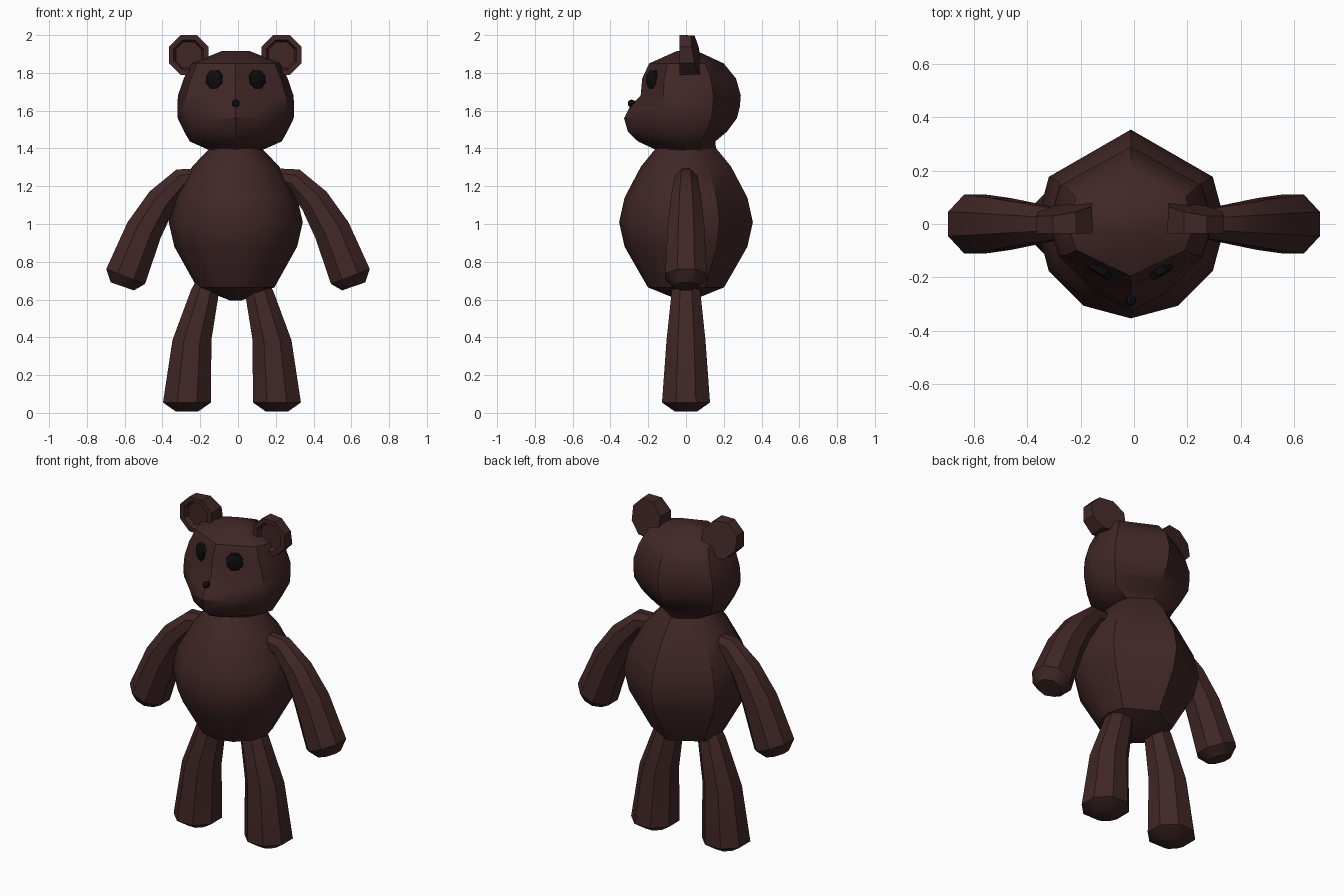
import bpy, bmesh, math
from mathutils import Vector

if "Cube" in bpy.data.objects:
    bpy.data.objects.remove(bpy.data.objects["Cube"])

def material(name, rgb):
    m = bpy.data.materials.new(name)
    m.diffuse_color = (*rgb, 1)
    m.use_nodes = True
    m.node_tree.nodes["Principled BSDF"].inputs["Base Color"].default_value = m.diffuse_color
    return m

FUR = material("dark brown fur", (0.052, 0.0195, 0.0195))
BLACK = material("black", (0.004, 0.004, 0.004))
CX = -0.012  # centre line of body and head

def loft(name, rings, mat):
    """Skin a stack of equal rings and close both ends."""
    bm = bmesh.new()
    loops = [[bm.verts.new(p) for p in r] for r in rings]
    n = len(rings[0])
    for a, b in zip(loops, loops[1:]):
        for i in range(n):
            j = (i + 1) % n
            bm.faces.new((a[i], a[j], b[j], b[i]))
    bm.faces.new(loops[0])
    bm.faces.new(loops[-1])
    bmesh.ops.recalc_face_normals(bm, faces=bm.faces)
    me = bpy.data.meshes.new(name)
    bm.to_mesh(me)
    bm.free()
    me.materials.append(mat)
    ob = bpy.data.objects.new(name, me)
    bpy.context.collection.objects.link(ob)
    bpy.ops.object.select_all(action='DESELECT')
    ob.select_set(True)
    bpy.context.view_layer.objects.active = ob
    bpy.ops.object.shade_smooth_by_angle(angle=math.radians(38))
    return ob

# Finer divisions at the front, coarse at the back
ANGLES = [-90, -60, -30, 0, 30, 90, 150, 180, 210, 240]

# Body: (height, half width, half depth)
BODY = [(0.595, 0.03, 0.03), (0.665, 0.205, 0.202), (0.88, 0.325, 0.325), (1.01, 0.355, 0.354),
        (1.14, 0.325, 0.325), (1.305, 0.23, 0.238), (1.40, 0.138, 0.16)]
loft("body", [[(CX + w * math.cos(math.radians(a)), d * math.sin(math.radians(a)), z)
               for a in ANGLES] for z, w, d in BODY], FUR)

# Head: (height, half width, back depth, front depth, muzzle depth)
HEAD = [(1.39, 0.138, 0.16, 0.153, 0.153), (1.437, 0.243, 0.155, 0.20, 0.254),
        (1.487, 0.272, 0.215, 0.23, 0.307), (1.56, 0.307, 0.27, 0.25, 0.328),
        (1.62, 0.309, 0.285, 0.25, 0.297), (1.68, 0.306, 0.29, 0.24, 0.24),
        (1.77, 0.275, 0.265, 0.232, 0.232), (1.85, 0.237, 0.20, 0.195, 0.195),
        (1.915, 0.075, 0.06, 0.05, 0.05)]

def head_ring(z, w, back, front, muzzle):
    ring = []
    for a in ANGLES:
        x, s = w * math.cos(math.radians(a)), math.sin(math.radians(a))
        y = back * s if s > 0 else front * s
        if a == -90:
            y = -muzzle
        elif a in (-60, 240):
            x, y = x * 0.87, -0.75 * front - 0.9 * (muzzle - front)
        ring.append((CX + x, y, z))
    return ring

loft("head", [head_ring(*h) for h in HEAD], FUR)

def limb(name, path, cx, side, level=False):
    """Eight sided tube along points (x, z, radius) in the front plane."""
    pts = [Vector((cx + side * x, 0, z)) for x, z, r in path]
    rings = []
    for i, (x, z, r) in enumerate(path):
        t = (pts[min(i + 1, len(pts) - 1)] - pts[max(i - 1, 0)]).normalized()
        if level:
            t = Vector((0, 0, -1))
        u = t.cross(Vector((0, 1, 0)))
        k = r / math.cos(math.pi / 8)
        rings.append([pts[i] + u * k * math.cos(a) + Vector((0, k * math.sin(a), 0))
                      for a in [(j + 0.5) * math.pi / 4 for j in range(8)]])
    loft(name, rings, FUR)

ARM = [(0.19, 1.25, 0.045), (0.295, 1.237, 0.06), (0.405, 1.123, 0.08),
       (0.497, 0.968, 0.097), (0.595, 0.722, 0.11), (0.613, 0.67, 0.065)]
LEG = [(0.13, 0.70, 0.06), (0.142, 0.65, 0.075), (0.212, 0.385, 0.103),
       (0.238, 0.055, 0.127), (0.238, 0.008, 0.06)]

def ear(name, side):
    cx, cz = CX - 0.003 + side * 0.246, 1.895
    def ring(r, y, slope=0.0):
        out = []
        for j in range(8):
            a = (j + 0.5) * math.pi / 4
            dx, dz = math.cos(a), math.sin(a)
            toward_head = (-side * dx - dz) / math.sqrt(2)
            out.append((cx + r * dx, y + slope * (1 + toward_head), cz + r * dz))
        return out
    loft(name, [ring(0.112, 0.028, 0.028), ring(0.114, -0.035), ring(0.086, -0.035),
                ring(0.074, -0.008)], FUR)

def eye(name, side):
    # eight sided button turned with the face
    c = Vector((CX + side * 0.115, -0.179, 1.765))
    n = Vector((side * 0.53, -0.85, 0.0)).normalized()
    u = Vector((-n.y, n.x, 0))
    def ring(k, off):
        return [c + n * off + u * 0.05 * k * math.cos(a) + Vector((0, 0, 0.051 * k * math.sin(a)))
                for a in [(j + 0.5) * math.pi / 4 for j in range(8)]]
    loft(name, [ring(1, -0.03), ring(1, 0.006), ring(0.7, 0.014)], BLACK)

for label, side in (("left", 1), ("right", -1)):
    limb(label + "_arm", ARM, 0, side)
    limb(label + "_leg", LEG, -0.032, side, True)
    ear(label + "_ear", side)
    eye(label + "_eye", side)

# Nose: small faceted bead
loft("nose", [[(CX + 0.021 * s * math.cos(j * math.pi / 4), -0.288 + y,
                1.638 + 0.021 * s * math.sin(j * math.pi / 4)) for j in range(8)]
              for y, s in ((0.02, 0.6), (0, 1), (-0.013, 0.8), (-0.02, 0.3))], BLACK)
